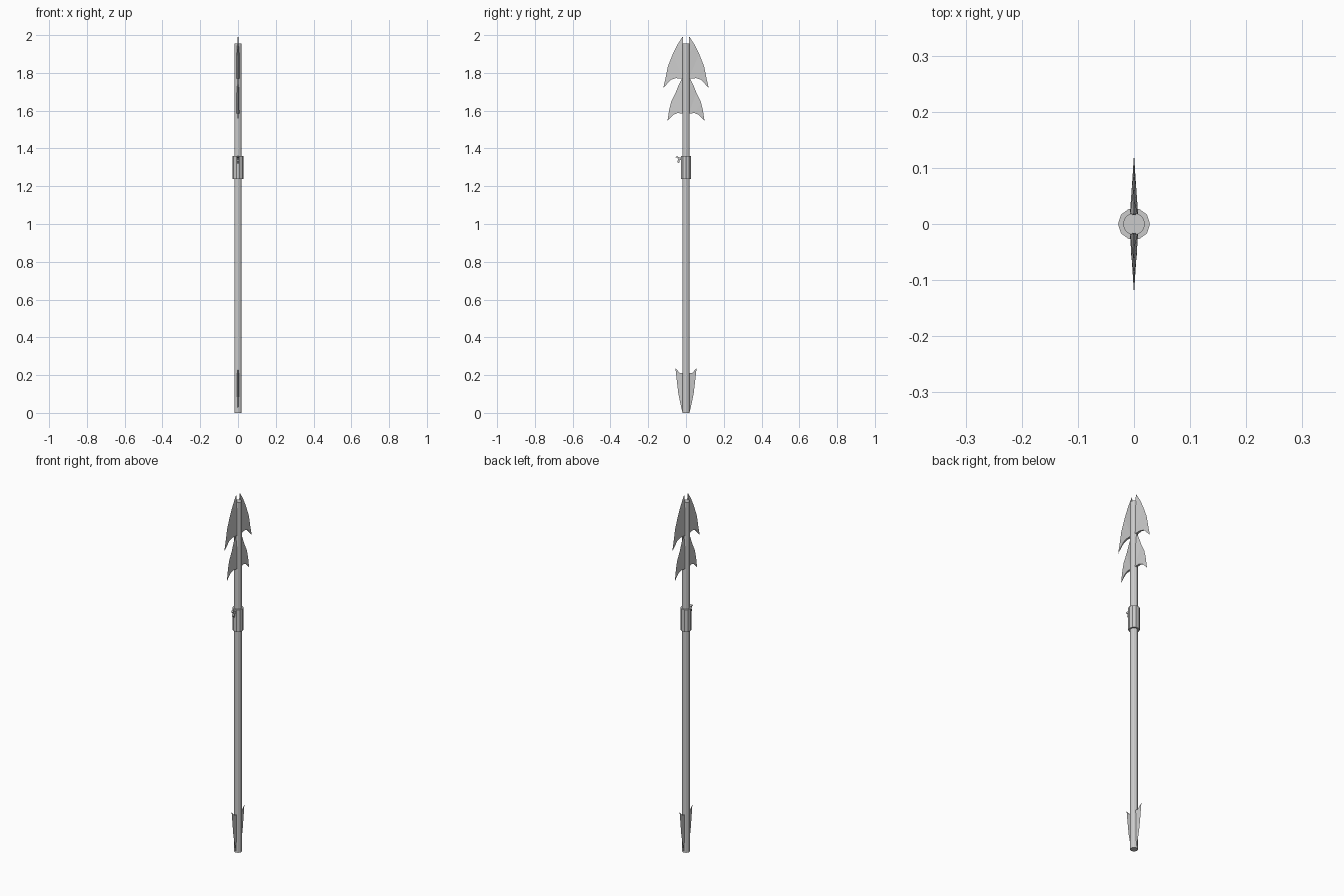
import bpy, bmesh
from math import pi

if "Cube" in bpy.data.objects:
    bpy.data.objects.remove(bpy.data.objects["Cube"])


def cylinder(name, r, z0, z1, sides):
    # blender puts the first vertex on +y; rotate so it sits on the x axis
    bpy.ops.mesh.primitive_cylinder_add(vertices=sides, radius=r, depth=z1 - z0,
                                        location=(0, 0, (z0 + z1) / 2),
                                        rotation=(0, 0, pi / 2))
    ob = bpy.context.object
    ob.name = name
    return ob


def add_mesh(name, bm):
    bmesh.ops.recalc_face_normals(bm, faces=bm.faces)
    me = bpy.data.meshes.new(name)
    bm.to_mesh(me)
    bm.free()
    ob = bpy.data.objects.new(name, me)
    bpy.context.collection.objects.link(ob)
    return ob


def barb(name, outer, inner, reach, thick):
    """Wedge blade on both sides: sharp outer edge, thick root and underside."""
    bm = bmesh.new()
    rows = []
    for i, ((yo, zo), (yi, zi)) in enumerate(zip(outer, inner)):
        t = thick * max(0.05, (reach - yi) / (reach - 0.015))
        t *= 0.2 if i == 0 else 1
        rows.append([bm.verts.new(p) for p in
                     ((-t, yi, zi), (0, yo, zo), (t, yi, zi))])
    for a, b in zip(rows, rows[1:]):
        for k in range(3):
            n = (k + 1) % 3
            bm.faces.new((a[k], a[n], b[n], b[k]))
    bm.faces.new(rows[0])
    bm.faces.new(rows[-1])
    ob = add_mesh(name, bm)
    mod = ob.modifiers.new("both_sides", 'MIRROR')
    mod.use_axis = (False, True, False)
    mod.use_mirror_merge = False
    return ob


# shaft and collar
shaft = cylinder("shaft", 0.0195, 0.0, 1.955, 14)
collar = cylinder("collar", 0.0285, 1.237, 1.36, 10)

# head blades (y, z): outer edge top to tip, then root and underside to tip
barb("upper_barbs",
     [(0.018, 1.992), (0.045, 1.95), (0.07, 1.90), (0.096, 1.835), (0.109, 1.77), (0.12, 1.722)],
     [(0.016, 1.99), (0.015, 1.90), (0.015, 1.77), (0.055, 1.772), (0.08, 1.763), (0.119, 1.722)],
     0.12, 0.0075)
barb("lower_barbs",
     [(0.018, 1.775), (0.037, 1.74), (0.055, 1.695), (0.078, 1.65), (0.088, 1.61), (0.098, 1.547)],
     [(0.015, 1.775), (0.015, 1.69), (0.015, 1.585), (0.045, 1.587), (0.068, 1.578), (0.097, 1.547)],
     0.098, 0.0075)

# tail fins, swept upward
barb("tail_fins",
     [(0.019, 0.004), (0.03, 0.05), (0.041, 0.105), (0.048, 0.165), (0.056, 0.237)],
     [(0.015, 0.004), (0.015, 0.10), (0.015, 0.212), (0.034, 0.212), (0.055, 0.237)],
     0.056, 0.0055)

# small forked hook on the front of the collar
bm = bmesh.new()
outline = [(-0.024, 1.352), (-0.036, 1.352), (-0.046, 1.36), (-0.056, 1.354),
           (-0.046, 1.35), (-0.041, 1.342), (-0.046, 1.33), (-0.04, 1.321),
           (-0.034, 1.328), (-0.034, 1.338), (-0.024, 1.34)]
face = bm.faces.new([bm.verts.new((-0.0055, y, z)) for y, z in outline])
ext = bmesh.ops.extrude_face_region(bm, geom=[face], use_keep_orig=True)
verts = [v for v in ext["geom"] if isinstance(v, bmesh.types.BMVert)]
bmesh.ops.translate(bm, verts=verts, vec=(0.011, 0, 0))
add_mesh("line_hook", bm)
